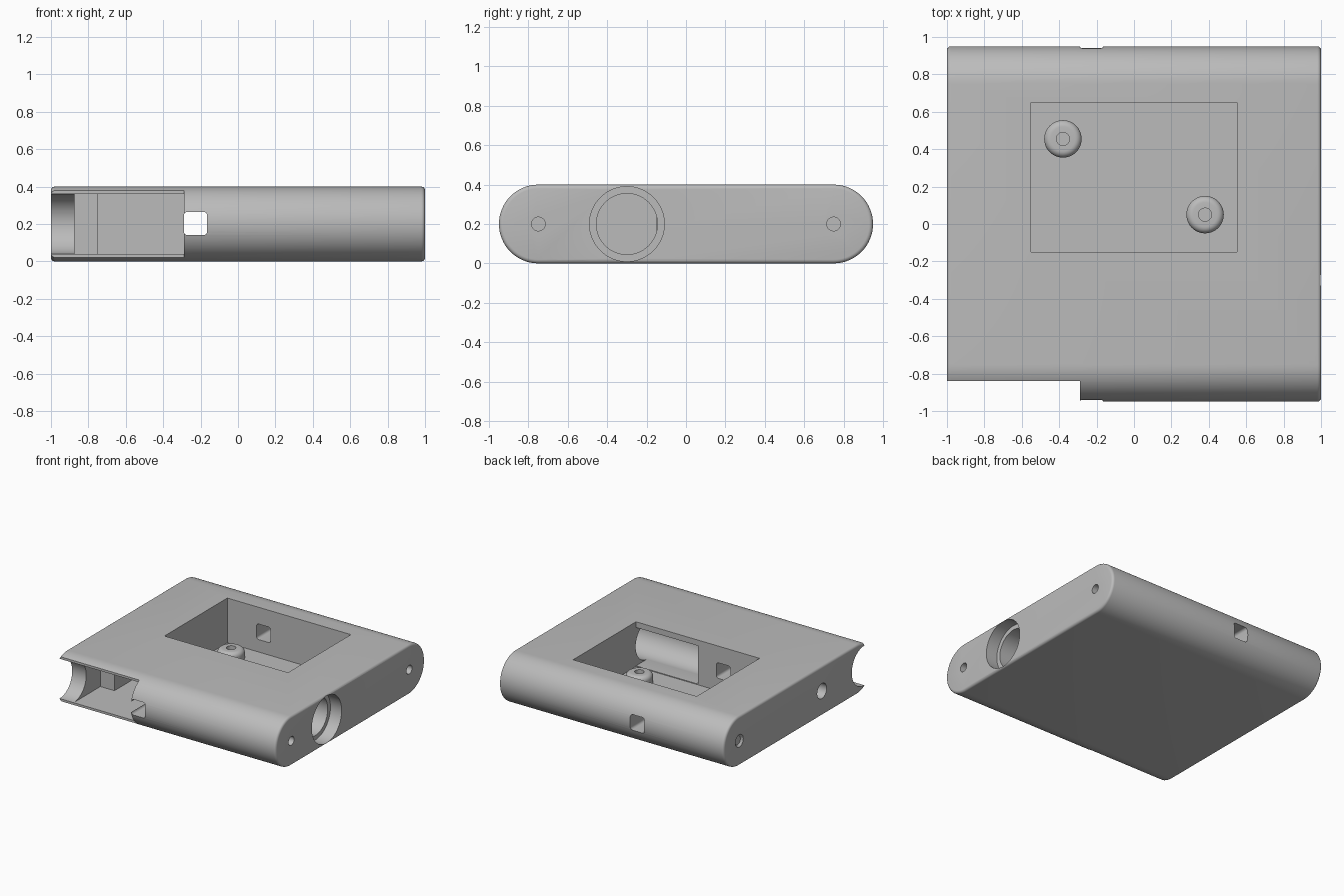
import bpy
import bmesh
from math import pi, sin, cos, radians
from mathutils import Matrix, Vector

cube = bpy.data.objects.get("Cube")
if cube:
    bpy.data.objects.remove(cube, do_unlink=True)

MID = 0.2  # half of the case height

grey = bpy.data.materials.new("plain_grey")
grey.use_nodes = True
COLOUR = (0.5, 0.5, 0.5, 1)
grey.diffuse_color = COLOUR
grey.node_tree.nodes["Principled BSDF"].inputs["Base Color"].default_value = COLOUR


def finish(bm, name):
    bmesh.ops.recalc_face_normals(bm, faces=bm.faces)
    mesh = bpy.data.meshes.new(name)
    bm.to_mesh(mesh)
    bm.free()
    mesh.materials.append(grey)
    obj = bpy.data.objects.new(name, mesh)
    bpy.context.collection.objects.link(obj)
    return obj


def activate(obj):
    bpy.ops.object.select_all(action='DESELECT')
    obj.select_set(True)
    bpy.context.view_layer.objects.active = obj


def box(name, xs, ys, zs, round_y=0):
    """Box between limits, optionally with its y-running edges rounded."""
    bm = bmesh.new()
    bmesh.ops.create_cube(bm, size=1)
    for v in bm.verts:
        v.co = Vector([sum(r) / 2 + c * (r[1] - r[0]) for c, r in zip(v.co, (xs, ys, zs))])
    if round_y:
        edges = [e for e in bm.edges if abs(e.verts[0].co.y - e.verts[1].co.y) > 0.01]
        bmesh.ops.bevel(bm, geom=edges, offset=round_y, segments=4, profile=0.5, affect='EDGES')
    return finish(bm, name)


def rod(name, x0, x1, y, r0, r1=None):
    """Cylinder or cone lying along x at mid height."""
    bm = bmesh.new()
    bmesh.ops.create_cone(bm, cap_ends=True, segments=64, radius1=r0,
                          radius2=r0 if r1 is None else r1, depth=x1 - x0)
    bm.transform(Matrix.Translation(((x0 + x1) / 2, y, MID)) @ Matrix.Rotation(pi / 2, 4, 'Y'))
    return finish(bm, name)


def cut(target, cutter):
    cutter.hide_render = True
    mod = target.modifiers.new("cut", 'BOOLEAN')
    mod.operation = 'DIFFERENCE'
    mod.solver = 'EXACT'
    mod.object = cutter
    activate(target)
    bpy.ops.object.modifier_apply(modifier=mod.name)
    bpy.data.objects.remove(cutter, do_unlink=True)


# Case: stadium section swept along x, with softened ends
bm = bmesh.new()
N = 32
section = []
for side in (1, -1):
    for i in range(N + 1):
        a = side * pi / 2 - side * pi / 2 + (0 if side == 1 else pi) - pi / 2 + pi * i / N
        section.append(bm.verts.new((-1, side * 0.75 + MID * cos(a), MID + MID * sin(a))))
end = bm.faces.new(section)
sweep = bmesh.ops.extrude_face_region(bm, geom=[end], use_keep_orig=True)
for v in sweep["geom"]:
    if isinstance(v, bmesh.types.BMVert):
        v.co.x = 1
rims = [e for e in bm.edges if abs(e.verts[0].co.x - e.verts[1].co.x) < 0.001]
bmesh.ops.recalc_face_normals(bm, faces=bm.faces)
bmesh.ops.bevel(bm, geom=rims, offset=0.02, segments=4, profile=0.5, affect='EDGES')
case = finish(bm, "case")

# Top pocket
cut(case, box("pocket", (-0.55, 0.55), (-0.15, 0.65), (0.04, 0.6)))

# Stepped side bore, opened into the pocket
cut(case, rod("bore", 0, 0.95, -0.3, 0.155))
cut(case, box("bore_opening", (0, 0.55), (-0.3, -0.1), (0.046, 0.354)))
cut(case, rod("counterbore", 0.9, 1.1, -0.3, 0.19))

# Front bay with trimmed lips and a shallower end step
cut(case, box("lip_trim", (-1.1, -0.29), (-1.1, -0.84), (-0.1, 0.5)))
cut(case, box("bay", (-0.75, -0.29), (-1, -0.24), (0.04, 0.36)))
cut(case, box("bay_step", (-0.875, -0.7), (-1, -0.5), (0.04, 0.36)))

# Scalloped plug entry at the end of the bay
cut(case, rod("plug_scallop", -1.1, -0.8, -0.84, 0.16))
cut(case, rod("plug_notch", -1.1, -0.8, -0.68, 0.075))

# Square passage from front to back
cut(case, box("square_passage", (-0.29, -0.165), (-1.1, 1.1), (0.14, 0.265), 0.02))

# Cable hole and small countersunk screw holes
cut(case, rod("cable_hole", -1.1, -0.7, -0.3, 0.06))
for y in (-0.75, 0.75):
    cut(case, rod("screw_hole", 0.82, 1.1, y, 0.035))
    cut(case, rod("countersink", 0.985, 1.005, y, 0.035, 0.055))
cut(case, rod("screw_hole", -1.1, -0.82, 0.75, 0.035))
cut(case, rod("countersink", -1.005, -0.985, 0.75, 0.055, 0.035))


# Mounting bosses: lathed rings with a rounded shoulder and a blind hole
def boss(name, x, y):
    bm = bmesh.new()
    profile = [(0.1, 0.035)]
    profile += [(0.065 + 0.035 * cos(radians(a)), 0.085 + 0.035 * sin(radians(a)))
                for a in range(0, 91, 15)]
    profile += [(0.035, 0.12), (0.035, 0.045), (0, 0.045)]
    verts = [bm.verts.new((r, 0, z)) for r, z in profile]
    edges = [bm.edges.new(pair) for pair in zip(verts, verts[1:])]
    bmesh.ops.spin(bm, geom=verts + edges, cent=(0, 0, 0), axis=(0, 0, 1),
                   angle=2 * pi, steps=48)
    bmesh.ops.remove_doubles(bm, verts=bm.verts, dist=0.0005)
    bm.transform(Matrix.Translation((x, y, 0)))
    return finish(bm, name)


parts = [case, boss("boss_back", -0.38, 0.455), boss("boss_front", 0.38, 0.05)]
for part in parts:
    activate(part)
    bpy.ops.object.shade_smooth_by_angle(angle=radians(30))
